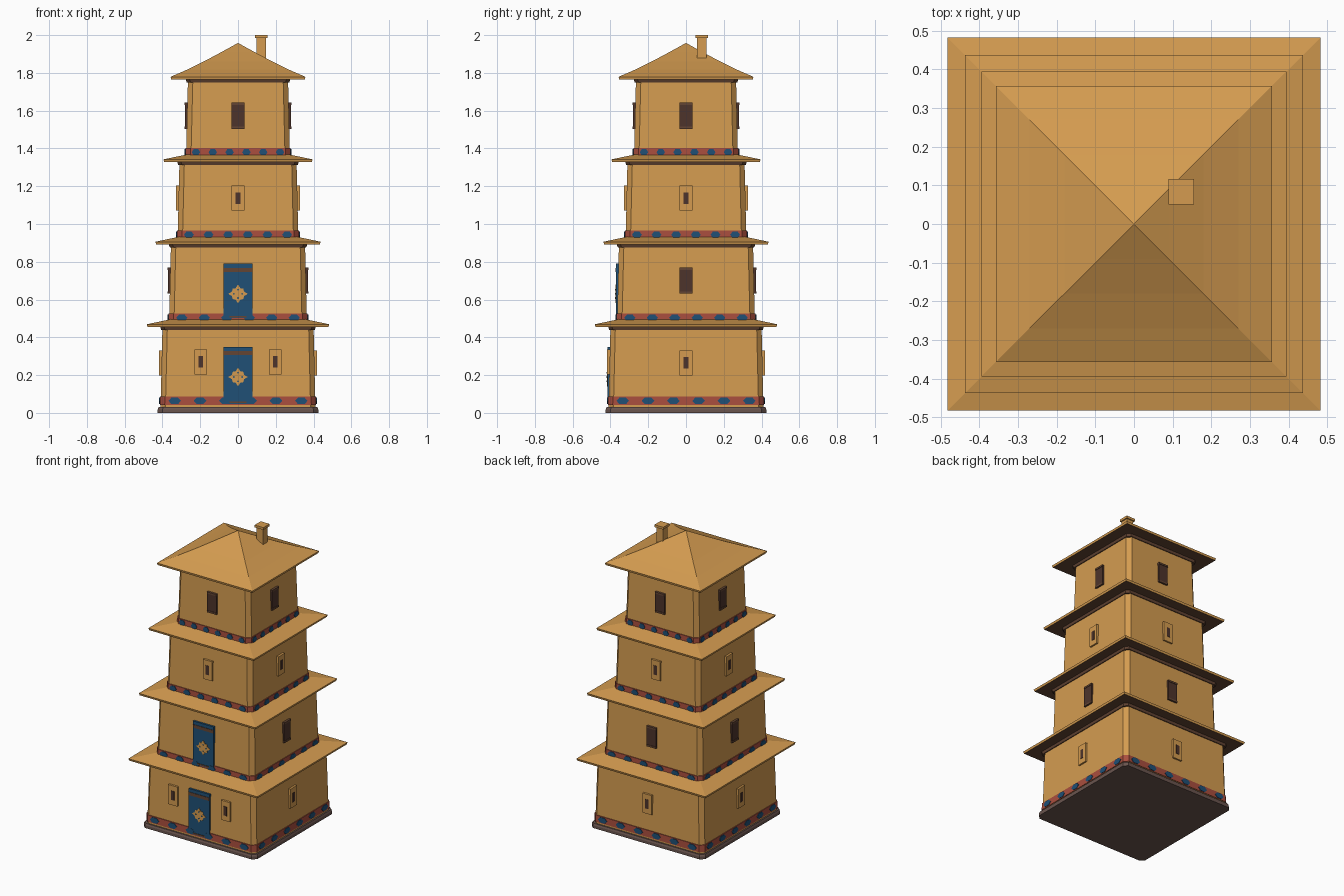
import bpy, bmesh, math

if "Cube" in bpy.data.objects:
    bpy.data.objects.remove(bpy.data.objects["Cube"])


def material(name, rgb):
    m = bpy.data.materials.new(name)
    m.diffuse_color = (*rgb, 1)
    m.use_nodes = True
    m.node_tree.nodes["Principled BSDF"].inputs["Base Color"].default_value = m.diffuse_color
    return m


OCHRE = material("ochre plaster", (0.66, 0.33, 0.08))
RED = material("red band", (0.40, 0.077, 0.048))
BLUE = material("blue paint", (0.014, 0.08, 0.18))
DARK = material("dark pane", (0.075, 0.034, 0.024))
TIMBER = material("brown timber", (0.127, 0.06, 0.034))
STONE = material("grey brown stone", (0.144, 0.089, 0.076))


def finish(bm, name, mats):
    bmesh.ops.recalc_face_normals(bm, faces=bm.faces)
    bm.normal_update()
    if len(mats) > 1:  # second colour on faces looking down
        for f in bm.faces:
            f.material_index = 1 if f.normal.z < -0.5 else 0
    me = bpy.data.meshes.new(name)
    bm.to_mesh(me)
    bm.free()
    ob = bpy.data.objects.new(name, me)
    for m in mats:
        me.materials.append(m)
    bpy.context.collection.objects.link(ob)
    return ob


def square(h, c):
    """Square outline of half width h with corners cut by c."""
    if c == 0:
        return [(h, -h), (h, h), (-h, h), (-h, -h)]
    k = h - c
    return [(k, -h), (h, -k), (h, k), (k, h), (-k, h), (-h, k), (-h, -k), (-k, -h)]


def stack(name, profile, mats, c=0):
    """Loft square outlines through (half width, z) steps."""
    bm = bmesh.new()
    rings = [[bm.verts.new((x, y, z)) for x, y in square(h, c)] for h, z in profile]
    for a, b in zip(rings, rings[1:]):
        for i in range(len(a)):
            j = (i + 1) % len(a)
            bm.faces.new((a[i], a[j], b[j], b[i]))
    bm.faces.new(rings[0][::-1])
    bm.faces.new(rings[-1])
    return finish(bm, name, mats)


def plate(name, outline, d0, d1, side, mat):
    """Extrude a (u, z) outline outwards on side 0 front, 1 right, 2 back, 3 left."""
    bm = bmesh.new()
    ca, sa = [(1, 0), (0, 1), (-1, 0), (0, -1)][side]
    a, b = [[bm.verts.new((u * ca + d * sa, u * sa - d * ca, z)) for u, z in outline]
            for d in (d0, d1)]
    bm.faces.new(a[::-1])
    bm.faces.new(b)
    for i in range(len(a)):
        j = (i + 1) % len(a)
        bm.faces.new((a[i], a[j], b[j], b[i]))
    return finish(bm, name, [mat])


def rect(u, hw, z0, z1):
    return [(u - hw, z0), (u + hw, z0), (u + hw, z1), (u - hw, z1)]


def polygon(u, z, radii, n, sz=1.0):
    return [(u + radii[i % len(radii)] * math.cos(i * math.tau / n),
             z + sz * radii[i % len(radii)] * math.sin(i * math.tau / n)) for i in range(n)]


def slit_window(half, u, z, side):
    plate("slit_window_frame", rect(u, 0.034, z - 0.066, z + 0.066), half - 0.02, half + 0.007, side, OCHRE)
    plate("slit_window_pane", rect(u, 0.012, z - 0.031, z + 0.031), half, half + 0.009, side, DARK)


def wide_window(half, z, side):
    plate("wide_window_pane", rect(0, 0.035, z - 0.068, z + 0.068), half - 0.02, half + 0.005, side, DARK)
    for s in (-1, 1):
        plate("wide_window_rail", rect(0, 0.035, z + s * 0.063 - 0.006, z + s * 0.063 + 0.006),
              half - 0.02, half + 0.008, side, TIMBER)


def door(half, z0, z1, ze):
    plate("door", rect(0, 0.078, z0, z1), half - 0.02, half + 0.006, 0, BLUE)
    plate("door_lintel", rect(0, 0.077, z1 - 0.043, z1 - 0.022), half, half + 0.009, 0, TIMBER)
    plate("door_sill", rect(0, 0.045, z0 + 0.004, z0 + 0.012), half, half + 0.009, 0, TIMBER)
    plate("door_ornament", polygon(0, ze, (0.052, 0.034, 0.041, 0.034), 16, 0.95), half, half + 0.009, 0, OCHRE)
    for du, dz in ((0.022, 0), (-0.022, 0), (0, 0.022), (0, -0.022)):
        plate("door_ornament_dot", polygon(du, ze + dz, (0.005,), 6), half, half + 0.011, 0, BLUE)


# Storeys: wall half width, wall base z, band top z, eave z, eave half width
storeys = [(0.41, 0.03, 0.087, 0.455, 0.483),
           (0.365, 0.47, 0.526, 0.892, 0.437),
           (0.32, 0.91, 0.966, 1.328, 0.395),
           (0.275, 1.35, 1.403, 1.765, 0.357)]

stack("plinth", [(0.425, 0), (0.425, 0.018), (0.42, 0.03)], [STONE], 0.025)

for n, (half, z0, zb, ze, eave) in enumerate(storeys):
    top = half - 0.01
    stack("wall", [(half, z0), (top, ze)], [OCHRE], 0.026)
    stack("painted_band", [(half + 0.004, zb - 0.046), (half + 0.003, zb)], [RED], 0.026)
    stack("cornice", [(top + 0.006, ze - 0.016), (top + 0.012, ze + 0.001)], [TIMBER], 0.02)
    # Blue lozenges along the band
    step = (half - 0.008) / 3
    for side in range(4):
        for i in range(6):
            plate("band_lozenge", polygon((i - 2.5) * step, zb - 0.023, (step * 0.25,), 6, 0.018 / (step * 0.217)),
                  half - 0.01, half + 0.007, side, BLUE)
    # Skirt roof between storeys
    if n < 3:
        inner = storeys[n + 1][0] - 0.01
        stack("skirt_roof", [(eave - 0.004, ze), (eave, ze + 0.014), (inner, ze + 0.041)], [OCHRE, TIMBER])

# Top roof with a slight sweep
stack("top_roof", [(0.354, 1.765), (0.357, 1.779), (0.27, 1.817), (0.18, 1.861), (0.09, 1.909), (0.001, 1.958)],
      [OCHRE, TIMBER])

# Chimney
for name, hw, za, zc in (("chimney", 0.025, 1.85, 1.986), ("chimney_cap", 0.033, 1.984, 2.0)):
    ob = stack(name, [(hw, za), (hw, zc)], [OCHRE])
    ob.location = (0.122, 0.083, 0)

# Openings
door(0.41, 0.048, 0.35, 0.19)
door(0.365, 0.502, 0.79, 0.63)
for u in (-0.197, 0.197):
    slit_window(0.41, u, 0.27, 0)
for side in range(4):
    if side:
        slit_window(0.41, 0, 0.265, side)
        wide_window(0.365, 0.70, side)
    slit_window(0.32, 0, 1.137, side)
    wide_window(0.275, 1.573, side)
